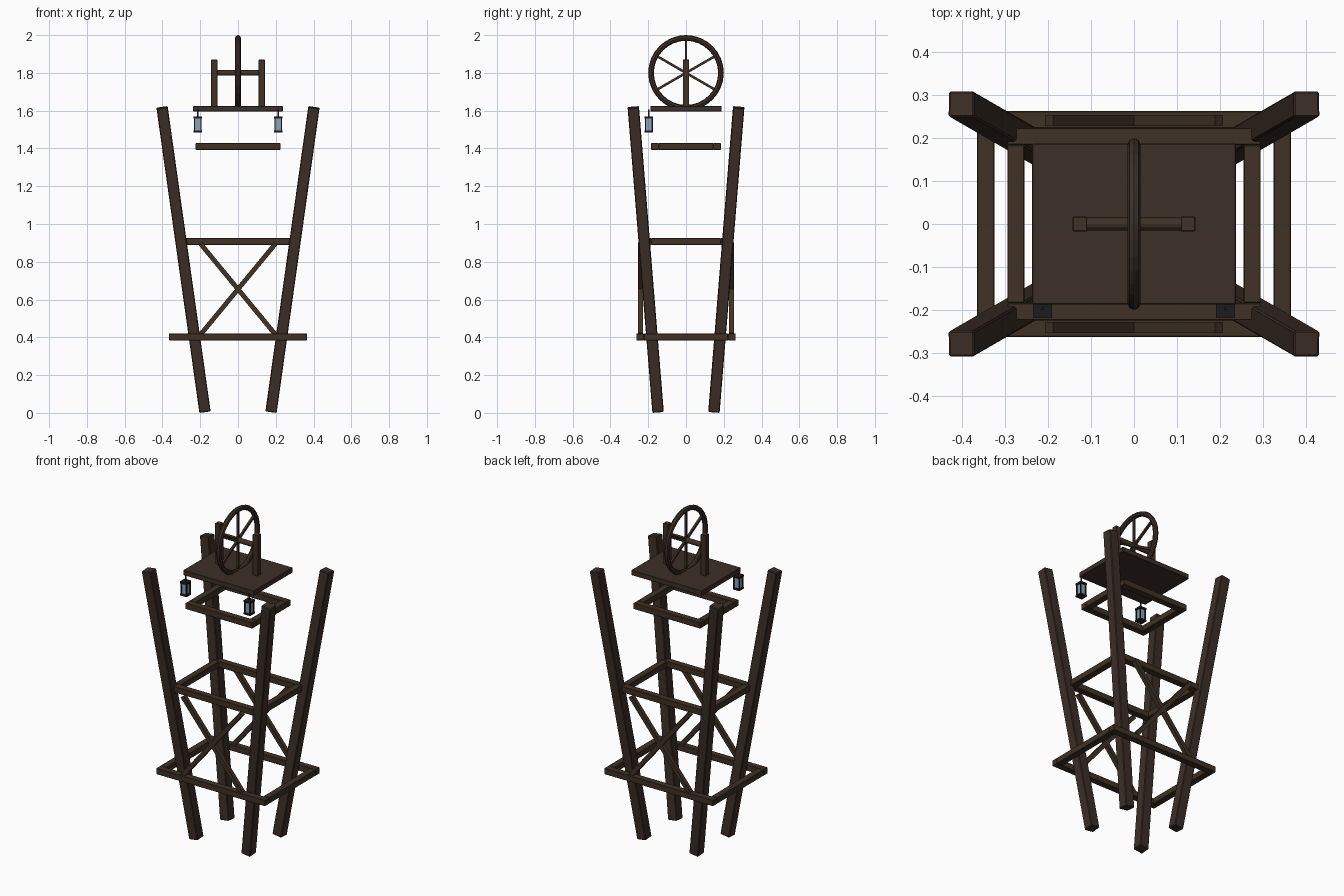
import bpy, math
from mathutils import Vector, Matrix

if "Cube" in bpy.data.objects:
    bpy.data.objects.remove(bpy.data.objects["Cube"])


def material(name, rgb):
    m = bpy.data.materials.new(name)
    m.diffuse_color = (*rgb, 1)
    m.use_nodes = True
    m.node_tree.nodes["Principled BSDF"].inputs["Base Color"].default_value = m.diffuse_color
    return m


WOOD = material("dark wood", (0.046, 0.028, 0.020))
BEAM = material("beam wood", (0.050, 0.031, 0.019))
IRON = material("black iron", (0.012, 0.012, 0.013))
GLASS = material("pale blue glass", (0.27, 0.36, 0.48))


def finish(ob, name, mat, bevel=0.0):
    ob.name = name
    ob.data.materials.append(mat)
    if bevel:
        b = ob.modifiers.new("bevel", "BEVEL")
        b.width, b.segments = bevel, 1
    return ob


def box(name, centre, size, mat, bevel=0.0):
    bpy.ops.mesh.primitive_cube_add(size=1)
    ob = bpy.context.object
    ob.data.transform(Matrix.Diagonal((*size, 1)))
    ob.location = centre
    return finish(ob, name, mat, bevel)


def beam(name, a, b, w, mat, bevel=0.0):
    """Square bar from a to b, kept facing the y axis."""
    a, b = Vector(a), Vector(b)
    z = (b - a).normalized()
    x = Vector((0, 1, 0)).cross(z).normalized()
    y = z.cross(x)
    ob = box(name, (0, 0, 0), (w, w, (b - a).length), mat, bevel)
    ob.matrix_world = Matrix.Translation((a + b) / 2) @ Matrix((x, y, z)).transposed().to_4x4()
    return ob


def ring(name, x, y, z, w, h):
    """Rectangular frame of four rails with outer half sizes x and y."""
    for s in (-1, 1):
        box(name + "_long_rail", (0, s * (y - w / 2), z), (2 * x, w, h), BEAM, 0.002)
        box(name + "_side_rail", (s * (x - w / 2), 0, z), (w, 2 * (y - w), h), BEAM, 0.002)


# Splayed legs
for sx in (-1, 1):
    for sy in (-1, 1):
        beam("leg", (sx * 0.175, sy * 0.148, 0.006), (sx * 0.402, sy * 0.279, 1.618),
             0.06, WOOD, 0.004)

# Frames at three heights
ring("lower_frame", 0.365, 0.263, 0.402, 0.04, 0.036)
ring("middle_frame", 0.295, 0.224, 0.907, 0.04, 0.036)
ring("upper_frame", 0.224, 0.184, 1.41, 0.04, 0.036)

# Cross braces on the front and back
for sy in (-1, 1):
    for s in (-1, 1):
        beam("cross_brace", (-s * 0.198, sy * 0.241, 0.415), (s * 0.198, sy * 0.241, 0.895),
             0.025, BEAM)

# Platform with wheel posts and axle
box("platform", (0, 0, 1.61), (0.474, 0.374, 0.03), WOOD, 0.002)
for s in (-1, 1):
    box("wheel_post", (s * 0.126, 0, 1.745), (0.034, 0.034, 0.25), BEAM, 0.002)
bpy.ops.mesh.primitive_cylinder_add(vertices=12, radius=0.015, depth=0.25,
                                    location=(0, 0, 1.8), rotation=(0, math.pi / 2, 0))
finish(bpy.context.object, "axle", BEAM)

# Wheel rim and spokes
bpy.ops.mesh.primitive_torus_add(major_radius=0.185, minor_radius=0.015, major_segments=32,
                                 minor_segments=8, location=(0, 0, 1.8),
                                 rotation=(0, math.pi / 2, 0))
finish(bpy.context.object, "wheel_rim", WOOD)
for i in range(3):
    spoke = box("spoke", (0, 0, 1.8), (0.013, 0.013, 0.365), WOOD)
    spoke.rotation_euler.x = i * math.pi / 3

# Lanterns hanging at the front corners
for sx in (-1, 1):
    cx, cy = sx * 0.213, -0.197
    box("lantern_hook", (cx, cy, 1.585), (0.006, 0.006, 0.04), IRON)
    box("lantern_cap", (cx, cy, 1.564), (0.044, 0.044, 0.012), IRON)
    box("lantern_base", (cx, cy, 1.490), (0.044, 0.044, 0.010), IRON)
    box("lantern_glass", (cx, cy, 1.526), (0.030, 0.030, 0.066), GLASS)
    for px in (-1, 1):
        for py in (-1, 1):
            box("lantern_bar", (cx + px * 0.0175, cy + py * 0.0175, 1.526),
                (0.007, 0.007, 0.066), IRON)
